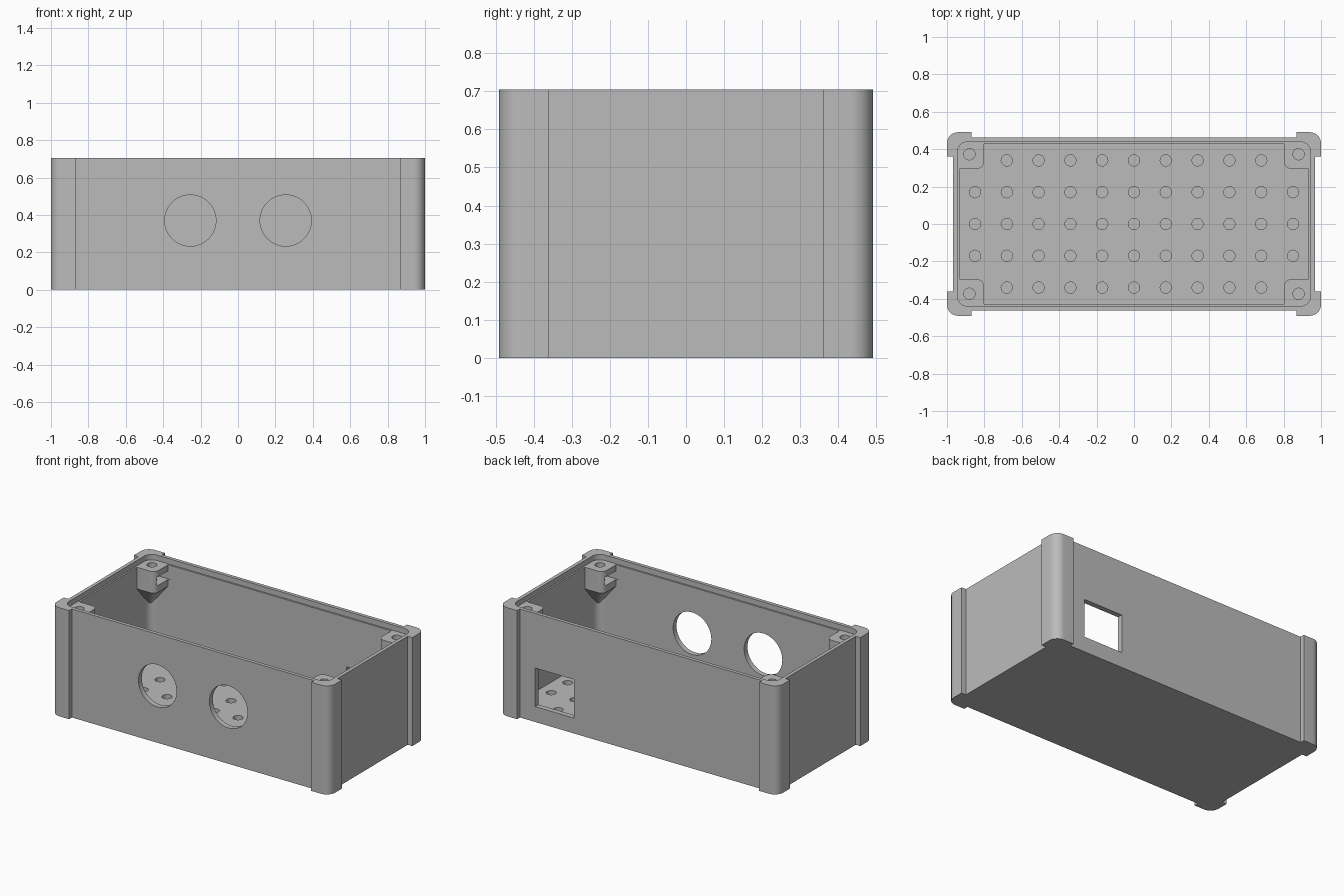
import bpy, bmesh, math
from math import sin, cos, pi

cube = bpy.data.objects.get("Cube")
if cube:
    bpy.data.objects.remove(cube, do_unlink=True)

HEIGHT, FLOOR, LEDGE = 0.705, 0.055, 0.67
CORNERS = [(sx, sy) for sx in (-1, 1) for sy in (-1, 1)]


def rounded(x0, y0, x1, y1, radii, steps=8):
    """Rectangle outline; radii for corners (x1,y1), (x0,y1), (x0,y0), (x1,y0)."""
    pts = []
    corners = [(x1, y1, -1, -1), (x0, y1, 1, -1), (x0, y0, 1, 1), (x1, y0, -1, 1)]
    for i, (x, y, dx, dy) in enumerate(corners):
        r = radii[i]
        for k in range(steps + 1 if r else 1):
            a = pi / 2 * (i + k / steps)
            pts.append((x + dx * r + r * cos(a), y + dy * r + r * sin(a)))
    return pts


def circle(x, y, r, n=32):
    return [(x + r * cos(2 * pi * k / n), y + r * sin(2 * pi * k / n)) for k in range(n)]


def prism(outline, z0, z1):
    return [[(x, y, z) for x, y in outline] for z in (z0, z1)]


def mirrored(layers):
    """One copy of a loft in each corner of the box."""
    return [[[(sx * x, sy * y, z) for x, y, z in ring] for ring in layers]
            for sx, sy in CORNERS]


def solid(name, lofts):
    """One object made of closed lofts, each a list of matching rings."""
    bm = bmesh.new()
    for layers in lofts:
        rings = [[bm.verts.new(p) for p in ring] for ring in layers]
        n = len(rings[0])
        bm.faces.new(rings[0][::-1])
        bm.faces.new(rings[-1])
        for a, b in zip(rings, rings[1:]):
            for i in range(n):
                j = (i + 1) % n
                bm.faces.new((a[i], a[j], b[j], b[i]))
    bmesh.ops.recalc_face_normals(bm, faces=bm.faces)
    mesh = bpy.data.meshes.new(name)
    bm.to_mesh(mesh)
    bm.free()
    obj = bpy.data.objects.new(name, mesh)
    bpy.context.collection.objects.link(obj)
    return obj


def combine(target, operation, lofts):
    """Boolean the lofts into the target and discard the helper."""
    tool = solid("helper", lofts)
    tool.hide_render = True
    mod = target.modifiers.new("combine", 'BOOLEAN')
    mod.operation, mod.solver, mod.object = operation, 'EXACT', tool
    graph = bpy.context.evaluated_depsgraph_get()
    result = bpy.data.meshes.new_from_object(target.evaluated_get(graph))
    target.modifiers.clear()
    target.data = result
    bpy.data.objects.remove(tool, do_unlink=True)


# Outer block with four raised corner posts
box = solid("enclosure_base", [prism(rounded(-.967, -.462, .967, .462, [0] * 4), 0, HEIGHT)])
post = rounded(.87, .36, 1, .491, [.06, 0, 0, 0])
combine(box, 'UNION', mirrored(prism(post, 0, HEIGHT)))

# Inner cavity
combine(box, 'DIFFERENCE',
        [prism(rounded(-.933, -.428, .933, .428, [.055] * 4), FLOOR, .8)])

# Screw bosses, tapering down into the corners
boss = rounded(.802, .294, .95, .445, [0, 0, .04, 0])
tip = [(.95 + (x - .95) * .2, .445 + (y - .445) * .2) for x, y in boss]
rings = [[(x, y, .39) for x, y in tip]] + prism(boss, .53, .69)
combine(box, 'UNION', mirrored(rings))

# Lid ledge around the rim
combine(box, 'DIFFERENCE',
        [prism(rounded(-.944, -.439, .944, .439, [.055] * 4), LEDGE, .8)])

# Nut slots and screw holes in the bosses
slot = rounded(.79, .315, .925, .434, [0] * 4)
combine(box, 'DIFFERENCE', mirrored(prism(slot, .575, .63)))
combine(box, 'DIFFERENCE', mirrored(prism(circle(.88, .373, .03), .55, .75)))

# Grid of blind holes in the floor, leaving the corners free
pegs = [prism(circle(.17 * i, .17 * j, .03, 24), FLOOR - .03, FLOOR + .03)
        for i in range(-5, 6) for j in range(-2, 3)
        if not (abs(i) == 5 and abs(j) == 2)]
combine(box, 'DIFFERENCE', pegs)

# Two round openings in the front wall and a square one in the back wall
openings = [[[(x, y, z) for x, z in circle(cx, .37, .137, 64)] for y in (-.55, -.38)]
            for cx in (-.255, .255)]
openings.append(prism(rounded(.48, .38, .76, .55, [0] * 4), .1, .35))
combine(box, 'DIFFERENCE', openings)

# Grey plastic
grey = bpy.data.materials.new("grey_plastic")
grey.use_nodes = True
colour = (.5, .5, .5, 1)
grey.diffuse_color = colour
grey.node_tree.nodes["Principled BSDF"].inputs["Base Color"].default_value = colour
box.data.materials.clear()
box.data.materials.append(grey)
for face in box.data.polygons:
    face.material_index = 0

bpy.ops.object.select_all(action='DESELECT')
box.select_set(True)
bpy.context.view_layer.objects.active = box
bpy.ops.object.shade_smooth_by_angle(angle=math.radians(30))
